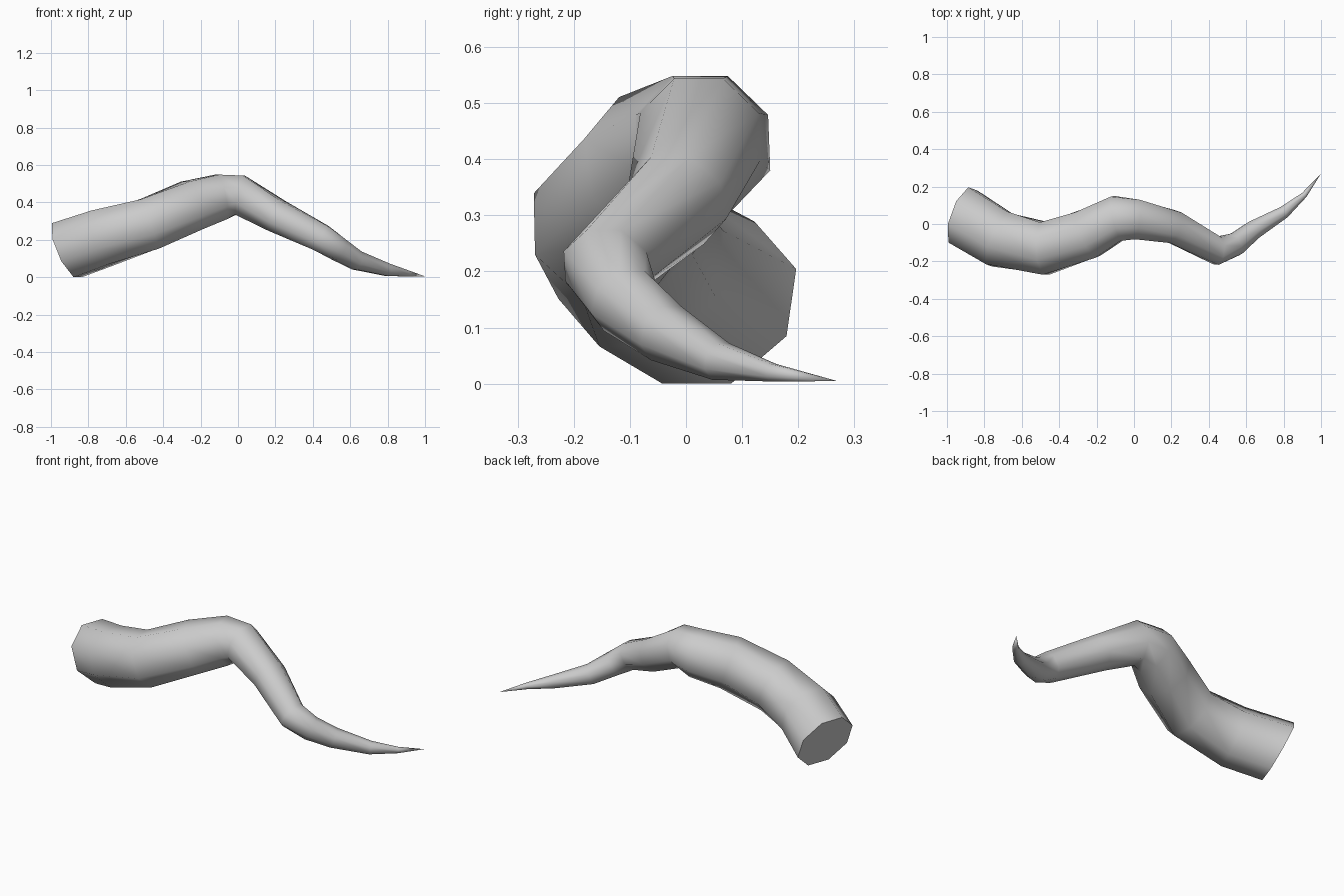
import bpy, bmesh, math
from mathutils import Vector

cube = bpy.data.objects.get("Cube")
if cube:
    bpy.data.objects.remove(cube)

SIDES = 8

# Centre line of the horn from base to tip: x, y, z, radius
PATH = [
    (-.915, .04, .155, .17),
    (-.72, -.08, .222, .164),
    (-.475, -.13, .295, .152),
    (-.245, -.052, .395, .144),
    (-.09, .03, .44, .131),
    (.01, .025, .45, .115),
    (.21, -.015, .337, .094),
    (.445, -.143, .22, .08),
    (.54, -.11, .158, .066),
    (.635, -.035, .1, .055),
    (.8, .062, .05, .036),
    (.91, .155, .03, .017),
]
TIP = Vector((1, .27, .015))
BASE_DIRECTION = Vector((.86, -.31, .39)).normalized()

# Horn grey
grey = bpy.data.materials.new("horn_grey")
grey.use_nodes = True
colour = (.6, .6, .6, 1)
grey.diffuse_color = colour
grey.node_tree.nodes["Principled BSDF"].inputs["Base Color"].default_value = colour

bm = bmesh.new()
centres = [Vector(p[:3]) for p in PATH] + [TIP]


def ring(i):
    """Octagon square to the bend of the path at point i."""
    c, r = centres[i], PATH[i][3]
    if i == 0:
        t = BASE_DIRECTION
    else:
        t = ((c - centres[i - 1]).normalized() + (centres[i + 1] - c).normalized()).normalized()
    side = Vector((0, 0, 1)).cross(t).normalized()
    up = t.cross(side)
    angles = [(k + .5) * math.tau / SIDES for k in range(SIDES)]
    return [bm.verts.new(c + r * (math.cos(a) * side + math.sin(a) * up)) for a in angles]


# Tapering body, pointed tip and flat base cap
rings = [ring(i) for i in range(len(PATH))]
for a, b in zip(rings, rings[1:]):
    for k in range(SIDES):
        n = (k + 1) % SIDES
        bm.faces.new((a[k], a[n], b[n], b[k]))
tip = bm.verts.new(TIP)
for k in range(SIDES):
    bm.faces.new((rings[-1][k], rings[-1][(k + 1) % SIDES], tip))
bm.faces.new(rings[0][::-1])
bmesh.ops.recalc_face_normals(bm, faces=bm.faces)

# Stand on the ground
low = min(v.co.z for v in bm.verts)
bmesh.ops.translate(bm, verts=bm.verts, vec=(0, 0, -low))

mesh = bpy.data.meshes.new("curved_horn")
bm.to_mesh(mesh)
bm.free()
mesh.materials.append(grey)
horn = bpy.data.objects.new("curved_horn", mesh)
bpy.context.collection.objects.link(horn)

# Smooth sides with a crisp base edge
bpy.context.view_layer.objects.active = horn
horn.select_set(True)
bpy.ops.object.shade_smooth_by_angle(angle=math.radians(65))
